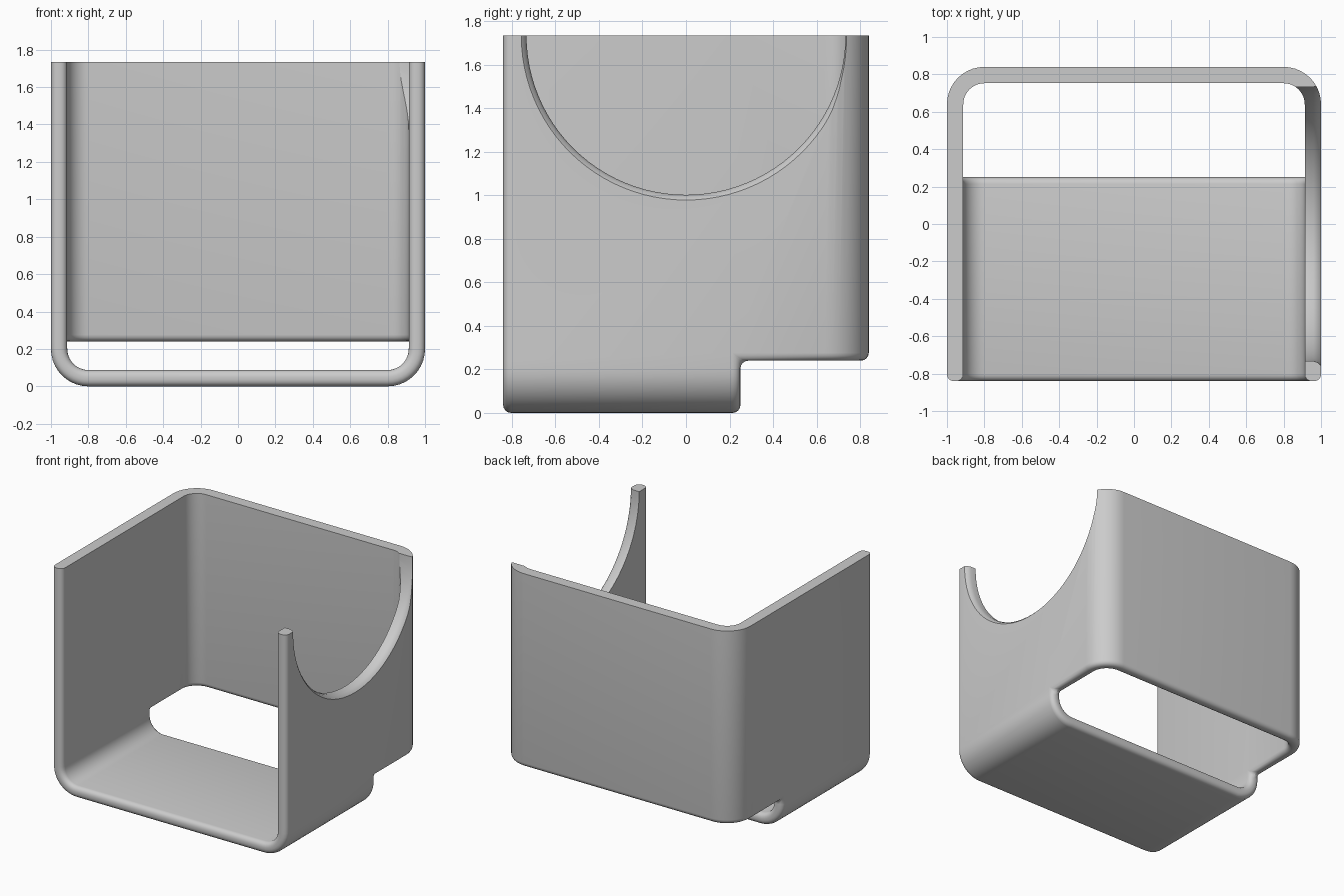
import bpy, bmesh
from math import sin, cos, pi
from mathutils import Matrix

if "Cube" in bpy.data.objects:
    bpy.data.objects.remove(bpy.data.objects["Cube"])

HALF_Y, TOP, STEP_Y, STEP_Z = 0.84, 1.735, 0.25, 0.24
RADIUS, WALL = 0.2, 0.087

grey = bpy.data.materials.new("light grey")
grey.use_nodes = True
grey.diffuse_color = (0.6, 0.6, 0.6, 1)
grey.node_tree.nodes["Principled BSDF"].inputs["Base Color"].default_value = (0.6, 0.6, 0.6, 1)


def make_object(name, bm):
    mesh = bpy.data.meshes.new(name)
    bm.to_mesh(mesh)
    bm.free()
    obj = bpy.data.objects.new(name, mesh)
    mesh.materials.append(grey)
    bpy.context.collection.objects.link(obj)
    return obj


def u_path(start, end, steps=10):
    """U profile with rounded corners, from x = -1 to x = 1."""
    sign = 1 if end > start else -1
    half = []
    for i in range(steps + 1):
        a = pi / 2 * i / steps
        half.append((RADIUS - 1 - RADIUS * cos(a), end - sign * RADIUS * (1 - sin(a))))
    left = [(-1, start)] + half
    return left + [(-x, d) for x, d in reversed(left)]


def strip(bm, path, low, high, place):
    for (x1, d1), (x2, d2) in zip(path, path[1:]):
        corners = [(x1, d1, low), (x2, d2, low), (x2, d2, high), (x1, d1, high)]
        bm.faces.new([bm.verts.new(place(*c)) for c in corners])


# Outer skin: back wall, bottom trough and the two side panels
over = TOP + 0.2
bm = bmesh.new()
strip(bm, u_path(STEP_Y, HALF_Y), STEP_Z, over, lambda x, d, e: (x, d, e))
strip(bm, u_path(STEP_Z, 0), -HALF_Y, STEP_Y, lambda x, d, e: (x, e, d))
for x in (-1, 1):
    strip(bm, [(-HALF_Y, STEP_Z), (STEP_Y, STEP_Z)], 0, 1,
          lambda y, z, e: (x, y, z + e * (over - STEP_Z)))
bmesh.ops.remove_doubles(bm, verts=bm.verts, dist=0.0005)
bmesh.ops.recalc_face_normals(bm, faces=bm.faces)
bm.faces.ensure_lookup_table()
if any(f.normal.y < -0.9 for f in bm.faces):
    bmesh.ops.reverse_faces(bm, faces=bm.faces)
holder = make_object("holder_shell", bm)

# Wall thickness and rounded rims
solid = holder.modifiers.new("thickness", 'SOLIDIFY')
solid.thickness = WALL
solid.offset = -1
solid.use_even_offset = True
bevel = holder.modifiers.new("rounded_rims", 'BEVEL')
bevel.width = 0.036
bevel.segments = 4
bevel.limit_method = 'ANGLE'
bevel.angle_limit = pi / 4

# Cutter that trims the top flat
bm = bmesh.new()
bmesh.ops.create_cube(bm, size=3, matrix=Matrix.Translation((0, 0, TOP + 1.5)))
top_cutter = make_object("top_cutter", bm)

# Flared round cutter for the scooped side
bm = bmesh.new()
rings = []
sides = 96
for x, r in [(0.8, 0.733), (0.96, 0.733), (0.985, 0.742), (1.0, 0.757), (1.1, 0.757)]:
    rings.append([bm.verts.new((x, r * cos(2 * pi * i / sides), TOP + r * sin(2 * pi * i / sides)))
                  for i in range(sides)])
for a, b in zip(rings, rings[1:]):
    for i in range(sides):
        j = (i + 1) % sides
        bm.faces.new((a[i], a[j], b[j], b[i]))
bm.faces.new(rings[0])
bm.faces.new(rings[-1])
bmesh.ops.recalc_face_normals(bm, faces=bm.faces)
scoop_cutter = make_object("scoop_cutter", bm)

for cutter in (top_cutter, scoop_cutter):
    cut = holder.modifiers.new(cutter.name, 'BOOLEAN')
    cut.operation = 'DIFFERENCE'
    cut.solver = 'EXACT'
    cut.object = cutter

# Apply the modifiers, drop the cutters and smooth the rounded surfaces
bpy.ops.object.select_all(action='DESELECT')
holder.select_set(True)
bpy.context.view_layer.objects.active = holder
for name in [m.name for m in holder.modifiers]:
    bpy.ops.object.modifier_apply(modifier=name)
for cutter in (top_cutter, scoop_cutter):
    bpy.data.objects.remove(cutter)
bpy.ops.object.shade_smooth_by_angle(angle=pi / 6)
